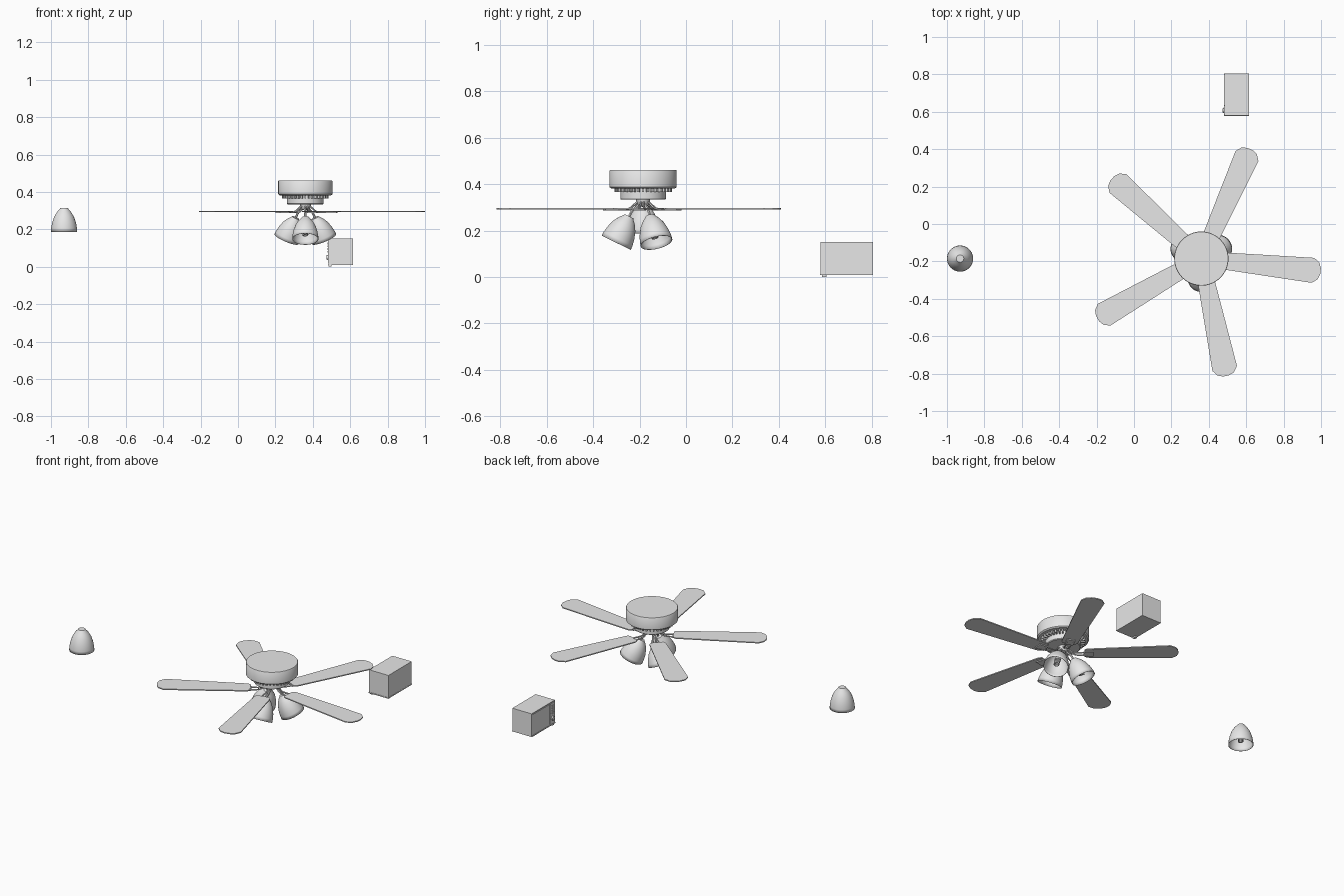
import bpy, bmesh, math
from mathutils import Matrix, Vector

if "Cube" in bpy.data.objects:
    bpy.data.objects.remove(bpy.data.objects["Cube"])

# One plain grey for everything
grey = bpy.data.materials.new("plain_grey")
grey.use_nodes = True
colour = (0.8, 0.8, 0.8, 1)
grey.diffuse_color = colour
grey.node_tree.nodes["Principled BSDF"].inputs["Base Color"].default_value = colour

FAN = Matrix.Translation((0.36, -0.185, 0))


def turn(degrees, axis="Z"):
    return Matrix.Rotation(math.radians(degrees), 4, axis)


def add_mesh(name, mesh, matrix=Matrix(), smooth=True):
    mesh.materials.clear()
    mesh.materials.append(grey)
    if smooth:
        mesh.shade_smooth()
        mesh.set_sharp_from_angle(angle=math.radians(35))
    obj = bpy.data.objects.new(name, mesh)
    obj.matrix_world = matrix
    bpy.context.collection.objects.link(obj)
    return obj


def finish(name, bm, matrix=Matrix(), smooth=True):
    bmesh.ops.recalc_face_normals(bm, faces=bm.faces)
    mesh = bpy.data.meshes.new(name)
    bm.to_mesh(mesh)
    bm.free()
    return add_mesh(name, mesh, matrix, smooth)


def lathe(name, profile, matrix=Matrix(), steps=40):
    bm = bmesh.new()
    verts = [bm.verts.new((r, 0, z)) for r, z in profile]
    edges = [bm.edges.new(pair) for pair in zip(verts, verts[1:])]
    bmesh.ops.spin(bm, geom=verts + edges, axis=(0, 0, 1), cent=(0, 0, 0),
                   angle=math.tau, steps=steps)
    bmesh.ops.remove_doubles(bm, verts=bm.verts, dist=0.00001)
    return finish(name, bm, matrix)


def box(name, low, high, matrix=Matrix()):
    low, high = Vector(low), Vector(high)
    bm = bmesh.new()
    bmesh.ops.create_cube(bm, size=1)
    bmesh.ops.scale(bm, vec=high - low, verts=bm.verts)
    bmesh.ops.translate(bm, vec=(low + high) / 2, verts=bm.verts)
    return finish(name, bm, matrix, False)


def tube(name, points, radius, matrix=Matrix(), kind="NURBS"):
    curve = bpy.data.curves.new(name, "CURVE")
    curve.dimensions = "3D"
    curve.bevel_depth = radius
    curve.bevel_resolution = 1
    curve.resolution_u = 6
    curve.use_fill_caps = True
    spline = curve.splines.new(kind)
    spline.points.add(len(points) - 1)
    for p, co in zip(spline.points, points):
        p.co = (*co, 1)
    if kind == "NURBS":
        spline.order_u = 3
        spline.use_endpoint_u = True
    temp = bpy.data.objects.new(name + "_path", curve)
    mesh = bpy.data.meshes.new_from_object(temp)
    bpy.data.objects.remove(temp)
    return add_mesh(name, mesh, matrix)


def light(name, matrix):
    # Bell shade hanging down from its apex
    shade = lathe(name + "_shade", [(0, 0), (0.02, 0), (0.024, -0.006), (0.038, -0.022),
                  (0.053, -0.047), (0.064, -0.08), (0.069, -0.108), (0.07, -0.127)], matrix)
    wall = shade.modifiers.new("wall", "SOLIDIFY")
    wall.thickness = 0.002
    # Socket and spiral bulb
    lathe(name + "_socket", [(0, -0.002), (0.014, -0.002), (0.014, -0.05),
          (0.018, -0.055), (0.018, -0.068), (0, -0.068)], matrix, 16)
    coil = []
    for i in range(49):
        a = i / 48 * math.tau * 4
        coil.append((0.013 * math.cos(a), 0.013 * math.sin(a), -0.07 - 0.036 * i / 48))
    tube(name + "_bulb", coil, 0.0035, matrix, "POLY")


# Motor housing and lower cap
lathe("motor_housing", [(0, 0.46), (0.143, 0.46), (0.145, 0.457), (0.145, 0.388),
      (0.138, 0.382), (0.128, 0.382), (0.1, 0.386), (0, 0.386)], FAN, 64)
lathe("lower_cap", [(0, 0.387), (0.098, 0.387), (0.098, 0.337), (0.094, 0.333),
      (0, 0.333)], FAN, 48)
lathe("hub", [(0, 0.334), (0.03, 0.334), (0.028, 0.318), (0.018, 0.305), (0, 0.302)], FAN, 24)
for i in range(36):
    box("vent_fin", (0.096, -0.004, 0.366), (0.124, 0.004, 0.385), FAN @ turn(i * 10))

# Five blades, widening outward to a blunt curved tip, on curved irons
half = [(0.12, 0.036), (0.135, 0.046), (0.35, 0.056), (0.6, 0.067), (0.63, 0.045), (0.641, 0.016)]
outline = half + [(x, -y) for x, y in reversed(half)]
for i in range(5):
    place = FAN @ turn(-6 + 72 * i)
    bm = bmesh.new()
    face = bm.faces.new([bm.verts.new((x, y, 0.292)) for x, y in outline])
    top = bmesh.ops.extrude_face_region(bm, geom=[face])["geom"]
    bmesh.ops.translate(bm, vec=(0, 0, 0.006),
                        verts=[v for v in top if isinstance(v, bmesh.types.BMVert)])
    finish("blade", bm, place, False)
    for side in (-1, 1):
        tube("blade_iron", [(0.015, side * 0.005, 0.333), (0.035, side * 0.006, 0.315),
             (0.06, side * 0.01, 0.292), (0.1, side * 0.016, 0.29),
             (0.15, side * 0.018, 0.29)], 0.004, place)
    box("iron_plate", (0.115, -0.025, 0.287), (0.17, 0.025, 0.292), place)

# Three lights on curved arms
for i in range(3):
    place = FAN @ turn(-90 + 120 * i)
    tube("light_arm", [(0.012, 0, 0.33), (0.022, 0, 0.3), (0.048, 0, 0.292),
         (0.06, 0, 0.258)], 0.006, place)
    light("fan_light", place @ Matrix.Translation((0.06, 0, 0.262)) @ turn(-26, "Y"))

# Spare light standing apart
light("spare_light", Matrix.Translation((-0.93, -0.185, 0.314)))

# Small cabinet with door, control strip, buttons and knob on its right face
box("cabinet_body", (0.483, 0.58, 0.014), (0.614, 0.805, 0.15))
box("cabinet_base", (0.481, 0.578, 0.008), (0.615, 0.805, 0.014))
box("cabinet_foot", (0.485, 0.585, 0), (0.5, 0.605, 0.008))
box("cabinet_door", (0.48, 0.635, 0.02), (0.483, 0.799, 0.144))
box("control_strip", (0.48, 0.585, 0.02), (0.483, 0.63, 0.144))
for row in range(4):
    for y in (0.595, 0.612):
        z = 0.075 + row * 0.015
        box("button", (0.478, y, z), (0.48, y + 0.011, z + 0.009))
lathe("knob", [(0, 0), (0.013, 0), (0.011, 0.008), (0, 0.008)],
      Matrix.Translation((0.48, 0.607, 0.05)) @ turn(-90, "Y"), 20)
